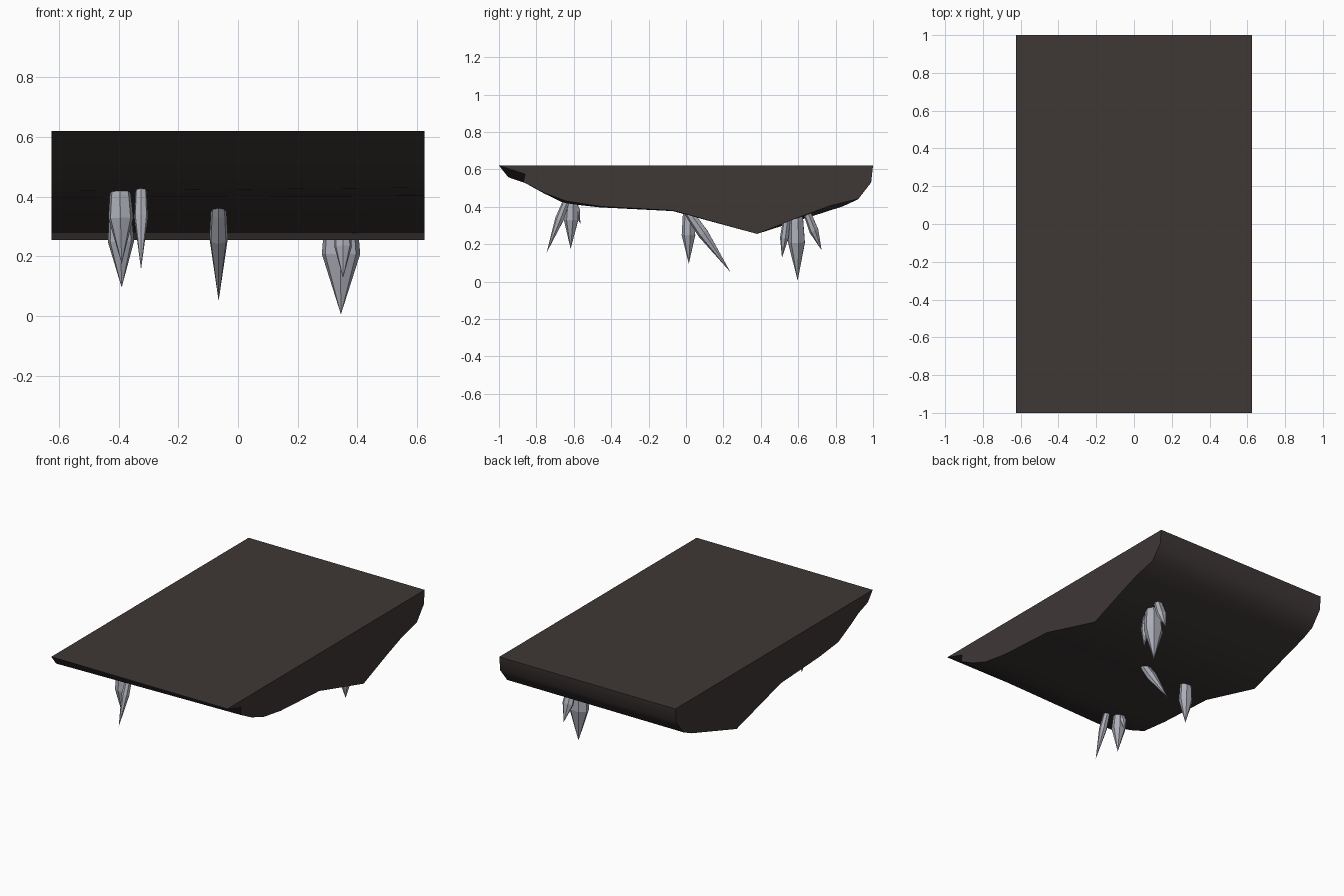
import bpy, bmesh, math
from mathutils import Vector, Matrix

if "Cube" in bpy.data.objects:
    bpy.data.objects.remove(bpy.data.objects["Cube"])


def material(name, srgb):
    m = bpy.data.materials.new(name)
    lin = [((c / 255 + 0.055) / 1.055) ** 2.4 for c in srgb]
    m.diffuse_color = (*lin, 1)
    m.use_nodes = True
    m.node_tree.nodes["Principled BSDF"].inputs["Base Color"].default_value = m.diffuse_color
    return m


rock_mat = material("dark rock", (62, 55, 54))
crystal_mat = material("grey crystal", (172, 174, 184))


def finish(bm, name, mat):
    bmesh.ops.recalc_face_normals(bm, faces=bm.faces)
    me = bpy.data.meshes.new(name)
    bm.to_mesh(me)
    bm.free()
    ob = bpy.data.objects.new(name, me)
    bpy.context.collection.objects.link(ob)
    me.materials.append(mat)
    return ob


# Ceiling rock slab: lofted between a left and a right (y, z) profile
left = [(-1, .62), (-.95, .558), (-.86, .527), (-.76, .472), (-.65, .418), (-.46, .397),
        (-.07, .377), (.38, .255), (.66, .345), (.84, .403), (.92, .44), (.99, .53), (1, .62)]
right = [(-1, .62), (-.86, .575), (-.87, .533), (-.76, .475), (-.64, .43), (-.46, .402),
         (-.07, .38), (.38, .255), (.62, .35), (.77, .405), (.92, .442), (.99, .53), (1, .62)]
bm = bmesh.new()
rings = [[bm.verts.new((x, y, z)) for y, z in prof]
         for x, prof in ((-.625, left), (.625, right))]
a, b = rings
n = len(a)
for i in range(n):
    j = (i + 1) % n
    bm.faces.new((a[i], a[j], b[j], b[i]))
bm.faces.new(a)
bm.faces.new(b)
slab = finish(bm, "rock_slab", rock_mat)
bpy.context.view_layer.objects.active = slab
slab.select_set(True)
bpy.ops.object.shade_smooth_by_angle(angle=math.radians(40))


# Hanging crystal: tapered prism with a long point
def crystal(name, base, tip, rx, ry, shoulder, sides=7, turn=0.2):
    base, tip = Vector(base), Vector(tip)
    axis = tip - base
    length = axis.length
    rot = Vector((0, 0, -1)).rotation_difference(axis.normalized()).to_matrix().to_4x4()
    bm = bmesh.new()
    rings = []
    for t, s in ((0, .72), (.1, .85), (shoulder, 1)):
        rings.append([bm.verts.new((rx * s * math.cos(turn + k * math.tau / sides),
                                    ry * s * math.sin(turn + k * math.tau / sides),
                                    -t * length)) for k in range(sides)])
    point = bm.verts.new((0, 0, -length))
    for k in range(sides):
        m = (k + 1) % sides
        for lo, hi in zip(rings, rings[1:]):
            bm.faces.new((lo[k], lo[m], hi[m], hi[k]))
        bm.faces.new((rings[-1][k], rings[-1][m], point))
    bm.faces.new(rings[0])
    bm.transform(Matrix.Translation(base) @ rot)
    finish(bm, name, crystal_mat)


# Front cluster
crystal("front_crystal_main", (-.395, -.61, .43), (-.39, -.617, .175), .043, .04, .4)
crystal("front_crystal_slanted", (-.325, -.635, .44), (-.325, -.745, .155), .024, .024, .38)
crystal("front_crystal_small", (-.40, -.60, .43), (-.405, -.565, .31), .025, .02, .45)
# Middle crystals
crystal("middle_crystal", (-.395, .015, .38), (-.39, .015, .095), .045, .038, .46)
crystal("middle_crystal_slanted", (-.065, .01, .375), (-.065, .238, .05), .032, .03, .36)
# Back cluster
crystal("back_crystal_main", (.345, .59, .36), (.345, .597, .005), .066, .047, .43)
crystal("back_crystal_near", (.352, .54, .34), (.352, .513, .127), .03, .024, .5)
crystal("back_crystal_far", (.355, .645, .375), (.36, .725, .168), .036, .026, .5)
